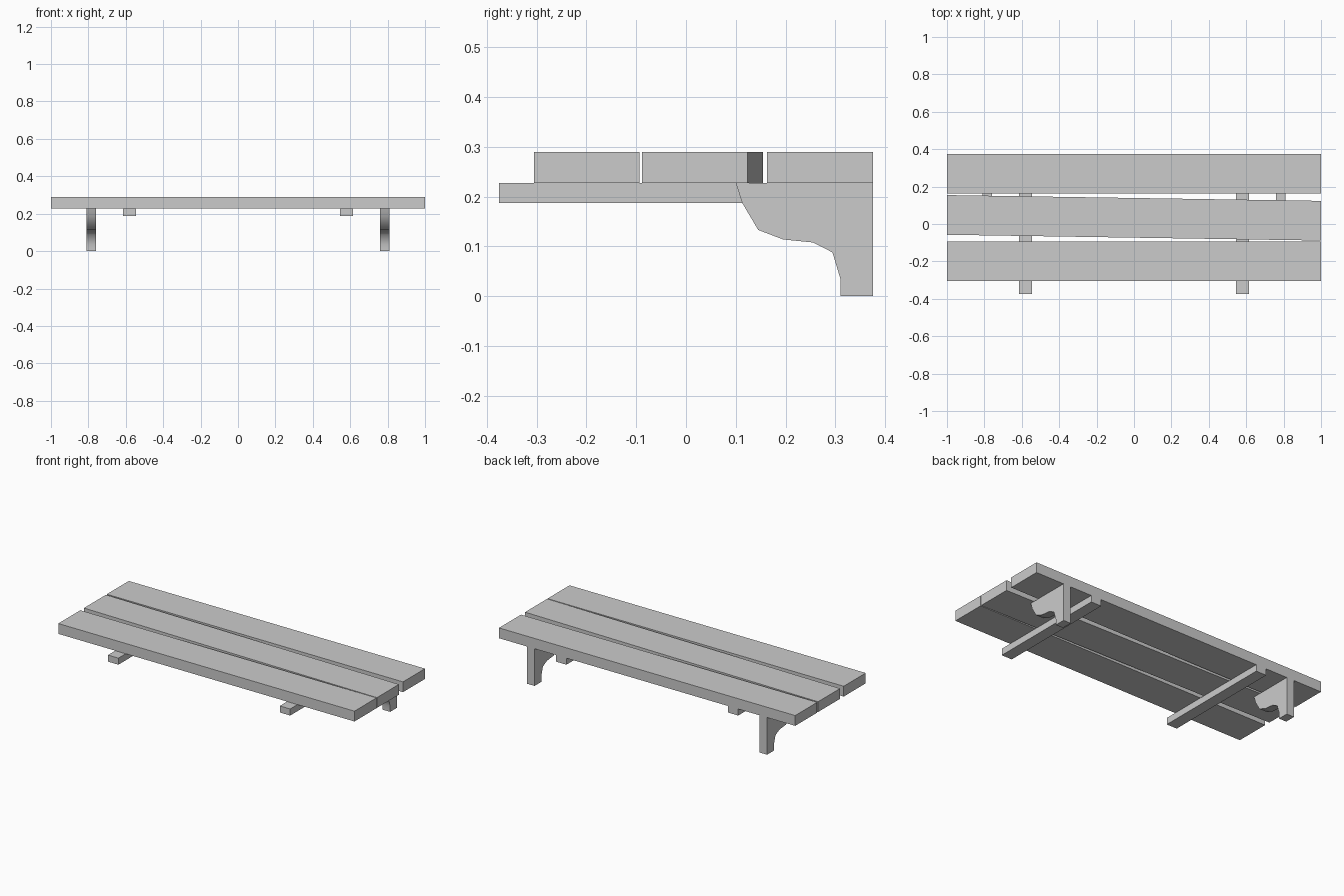
import bpy
import bmesh
from math import radians

cube = bpy.data.objects.get("Cube")
if cube:
    bpy.data.objects.remove(cube, do_unlink=True)

grey = bpy.data.materials.new("plain_grey")
grey.use_nodes = True
colour = (0.6, 0.6, 0.6, 1)
grey.diffuse_color = colour
grey.node_tree.nodes["Principled BSDF"].inputs["Base Color"].default_value = colour


def extrude(name, outline, axis, start, end):
    """Extrude a closed 2D outline along x (outline in y, z) or z (outline in x, y)."""
    bm = bmesh.new()
    verts = [bm.verts.new((start, a, b) if axis == "x" else (a, b, start))
             for a, b in outline]
    face = bm.faces.new(verts)
    new = bmesh.ops.extrude_face_region(bm, geom=[face])["geom"]
    shift = (end - start, 0, 0) if axis == "x" else (0, 0, end - start)
    bmesh.ops.translate(bm, vec=shift,
                        verts=[v for v in new if isinstance(v, bmesh.types.BMVert)])
    bmesh.ops.recalc_face_normals(bm, faces=bm.faces)
    mesh = bpy.data.meshes.new(name)
    bm.to_mesh(mesh)
    bm.free()
    mesh.materials.append(grey)
    obj = bpy.data.objects.new(name, mesh)
    bpy.context.collection.objects.link(obj)
    return obj


# Seat planks; the middle one sits slightly askew
plank_low, plank_high = 0.227, 0.29
half = 0.106
for name, y, skew in (("front_plank", -0.199, 0),
                      ("middle_plank", 0.033, 0.0155),
                      ("back_plank", 0.269, 0)):
    outline = [(-1, y + skew - half), (1, y - skew - half),
               (1, y - skew + half), (-1, y + skew + half)]
    extrude(name, outline, "z", plank_low, plank_high)

# Curved bracket legs and cross bars on each side
leg_profile = [(0.10, plank_low), (0.113, 0.187), (0.145, 0.133), (0.195, 0.114),
               (0.255, 0.108), (0.294, 0.088), (0.31, 0.035), (0.31, 0),
               (0.375, 0), (0.375, plank_low)]
bar_profile = [(-0.375, 0.187), (0.375, 0.187), (0.375, plank_low), (-0.375, plank_low)]
for side, sign in (("left", 1), ("right", -1)):
    leg = extrude(side + "_leg", leg_profile, "x", sign * 0.76, sign * 0.81)
    extrude(side + "_cross_bar", bar_profile, "x", sign * 0.545, sign * 0.615)

    # Smooth the curve of the bracket
    bpy.ops.object.select_all(action="DESELECT")
    leg.select_set(True)
    bpy.context.view_layer.objects.active = leg
    bpy.ops.object.shade_smooth_by_angle(angle=radians(60))
